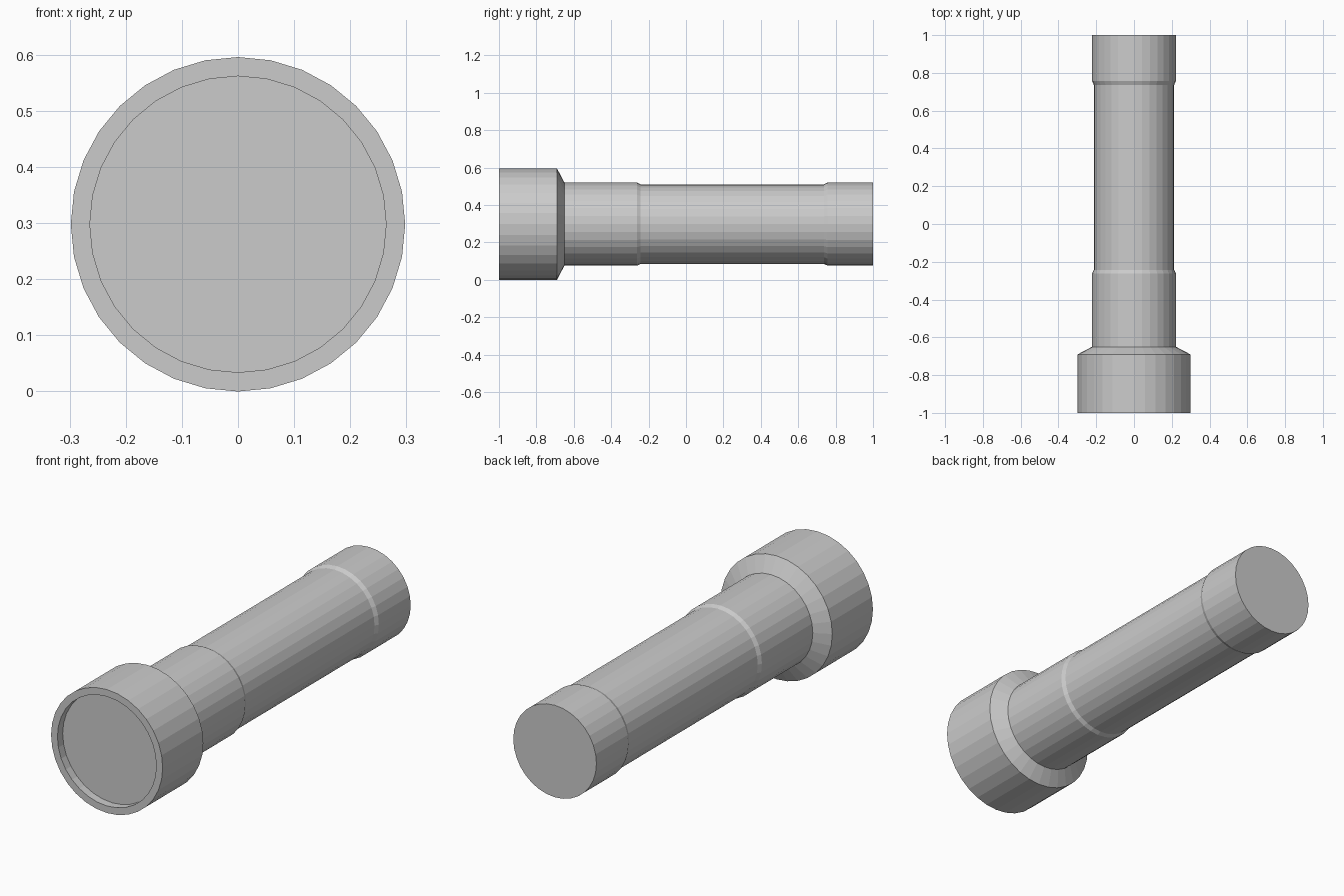
import bpy, bmesh
from math import cos, sin, tau

if "Cube" in bpy.data.objects:
    bpy.data.objects.remove(bpy.data.objects["Cube"])

SIDES = 32
AXIS_Z = 0.298


def revolve(name, profile, cap_start=False, cap_end=False):
    """Revolve (y, radius) points about the lengthwise axis."""
    bm = bmesh.new()
    rings = [[bm.verts.new((r * cos(tau * i / SIDES), y, AXIS_Z + r * sin(tau * i / SIDES)))
              for i in range(SIDES)] for y, r in profile]
    for a, b in zip(rings, rings[1:]):
        for i in range(SIDES):
            j = (i + 1) % SIDES
            bm.faces.new((a[i], b[i], b[j], a[j]))
    if cap_start:
        bm.faces.new(rings[0])
    if cap_end:
        bm.faces.new(rings[-1][::-1])
    # Profiles run front to back on the outside, so orient faces by that order
    bm.normal_update()
    f = bm.faces[:][-1] if not (cap_start or cap_end) else None
    if cap_start or cap_end:
        bmesh.ops.recalc_face_normals(bm, faces=bm.faces[:])
        bm.normal_update()
        cap = max(bm.faces, key=lambda q: len(q.verts))
        if (cap.normal.y > 0) == cap_start:
            bmesh.ops.reverse_faces(bm, faces=bm.faces[:])
    else:
        # Last band is on the outside: its normal must point away from the axis
        c = f.calc_center_median()
        if f.normal.x * c.x + f.normal.z * (c.z - AXIS_Z) < 0:
            bmesh.ops.reverse_faces(bm, faces=bm.faces[:])
    mesh = bpy.data.meshes.new(name)
    bm.to_mesh(mesh)
    bm.free()
    obj = bpy.data.objects.new(name, mesh)
    bpy.context.collection.objects.link(obj)
    return obj


# Flared head: recess wall, front rim, outer wall, rear bevel
revolve("head", [(-0.96, 0.264), (-1.0, 0.264), (-1.0, 0.298),
                 (-0.69, 0.298), (-0.65, 0.222)])

# Recessed front glass
revolve("lens", [(-0.96, 0.264)], cap_start=True)

# Barrel: collar, slimmer grip, tail cap with closed end
revolve("barrel", [(-0.65, 0.222), (-0.262, 0.222), (-0.243, 0.213),
                   (0.737, 0.213), (0.757, 0.222), (1.0, 0.222)], cap_end=True)
